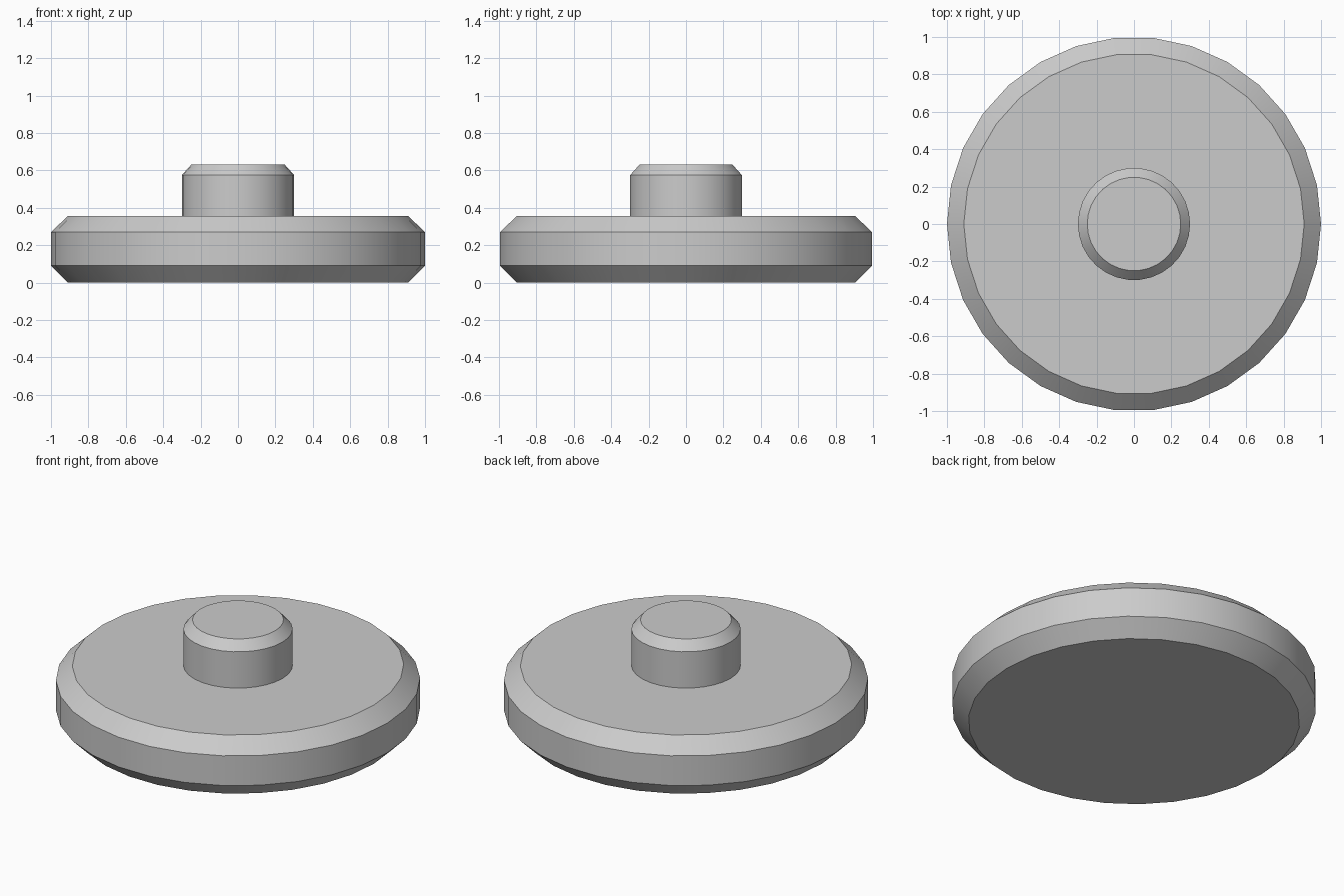
import bpy, bmesh
from math import cos, sin, tau

if "Cube" in bpy.data.objects:
    bpy.data.objects.remove(bpy.data.objects["Cube"])

SIDES = 30


def turned(name, profile):
    """Solid of revolution from (radius, height) points, bottom to top."""
    bm = bmesh.new()
    rings = [[bm.verts.new((r * cos(tau * i / SIDES), r * sin(tau * i / SIDES), z))
              for i in range(SIDES)] for r, z in profile]
    for low, high in zip(rings, rings[1:]):
        for i in range(SIDES):
            j = (i + 1) % SIDES
            bm.faces.new((low[i], low[j], high[j], high[i]))
    bm.faces.new(rings[0][::-1])
    bm.faces.new(rings[-1])
    mesh = bpy.data.meshes.new(name)
    bm.to_mesh(mesh)
    bm.free()
    obj = bpy.data.objects.new(name, mesh)
    bpy.context.collection.objects.link(obj)
    # Round sides smooth, chamfer edges sharp
    bpy.ops.object.select_all(action='DESELECT')
    obj.select_set(True)
    bpy.context.view_layer.objects.active = obj
    bpy.ops.object.shade_smooth_by_angle(angle=0.5)
    return obj


# Wide disc, chamfered on both rims
turned("base_disc", [(0.91, 0), (1, 0.09), (1, 0.27), (0.91, 0.355)])

# Central peg, chamfered at the top and slightly sunk into the disc
turned("centre_peg", [(0.3, 0.33), (0.3, 0.575), (0.25, 0.63)])
